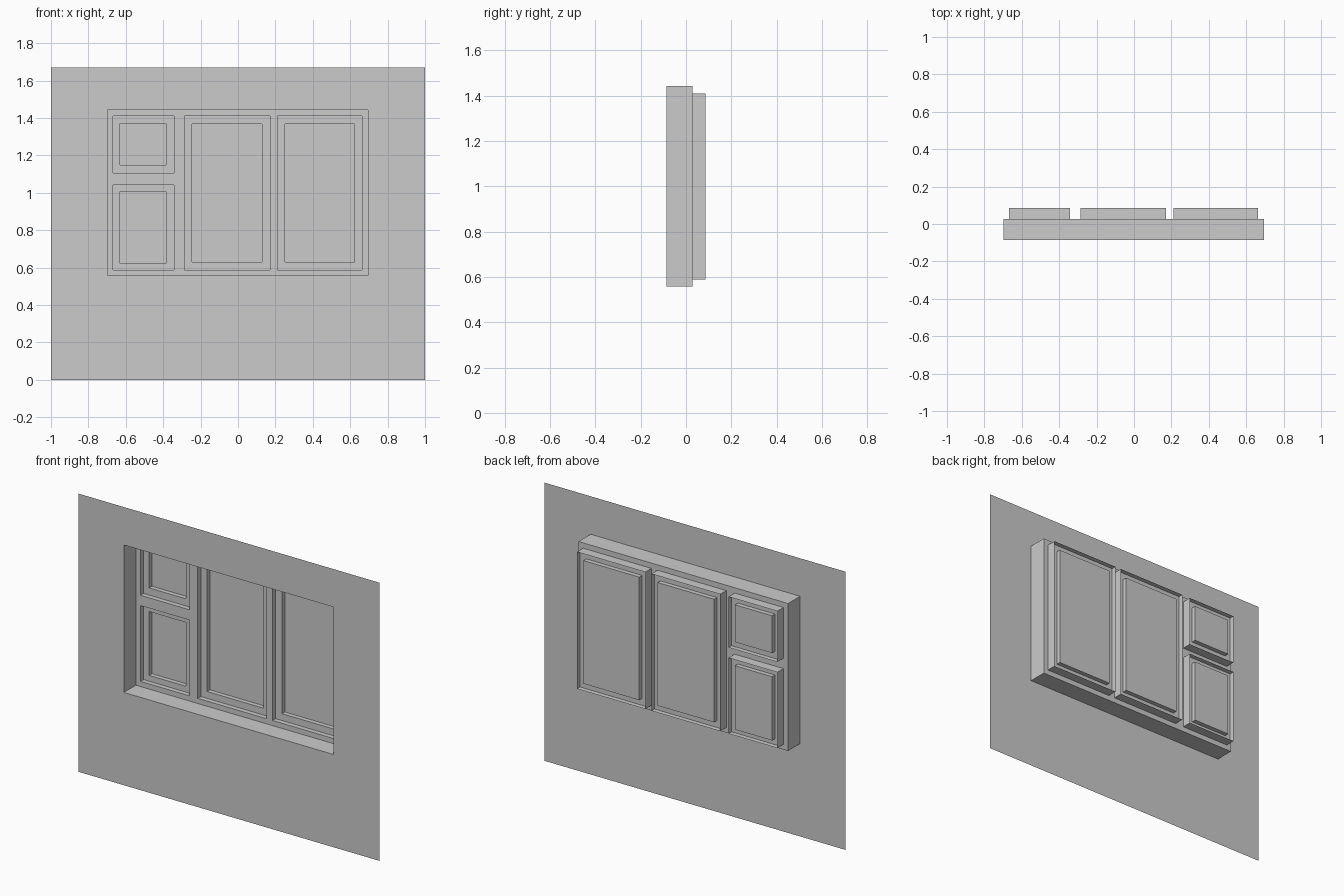
import bpy, bmesh

if "Cube" in bpy.data.objects:
    bpy.data.objects.remove(bpy.data.objects["Cube"])

# depths: wall sheet, window frame face, sash face, pane
Y_WALL, Y_FRAME, Y_SASH, Y_PANE, Y_BACK = -0.086, 0.028, 0.057, 0.084, 0.086

# rectangles are (x0, x1, z0, z1)
WALL = (-1.0, 1.0, 0.0, 1.67)
OPENING = (-0.698, 0.694, 0.557, 1.442)
WINDOWS = {  # name: (sash outline, pane outline)
    "upper_small": ((-0.667, -0.343, 1.105, 1.41), (-0.63, -0.384, 1.148, 1.372)),
    "lower_small": ((-0.667, -0.343, 0.588, 1.043), (-0.63, -0.384, 0.623, 1.006)),
    "middle": ((-0.287, 0.17, 0.588, 1.41), (-0.245, 0.129, 0.629, 1.368)),
    "right": ((0.21, 0.664, 0.588, 1.41), (0.252, 0.622, 0.629, 1.368)),
}


def corners(bm, r, y):
    x0, x1, z0, z1 = r
    return [bm.verts.new((x, y, z)) for x, z in ((x0, z0), (x1, z0), (x1, z1), (x0, z1))]


def sheet(bm, outer, y, holes=()):
    """Flat front-facing sheet with rectangular holes."""
    rects = [outer, *holes]
    xs = sorted({v for r in rects for v in r[:2]})
    zs = sorted({v for r in rects for v in r[2:]})
    for x0, x1 in zip(xs, xs[1:]):
        for z0, z1 in zip(zs, zs[1:]):
            cx, cz = (x0 + x1) / 2, (z0 + z1) / 2
            if not any(h[0] < cx < h[1] and h[2] < cz < h[3] for h in holes):
                bm.faces.new(corners(bm, (x0, x1, z0, z1), y))


def sleeve(bm, r, y0, y1):
    """Four walls of an opening, facing inwards."""
    front, back = corners(bm, r, y0), corners(bm, r, y1)
    for i in range(4):
        j = (i + 1) % 4
        bm.faces.new((front[i], front[j], back[j], back[i]))


def finish(bm, name):
    bmesh.ops.remove_doubles(bm, verts=bm.verts, dist=1e-5)
    mesh = bpy.data.meshes.new(name)
    bm.to_mesh(mesh)
    bm.free()
    bpy.context.collection.objects.link(bpy.data.objects.new(name, mesh))


# wall sheet with its opening
bm = bmesh.new()
sheet(bm, WALL, Y_WALL, [OPENING])
finish(bm, "wall")

# deep reveal and the frame face holding the four windows
bm = bmesh.new()
sleeve(bm, OPENING, Y_WALL, Y_FRAME)
sheet(bm, OPENING, Y_FRAME, [sash for sash, _ in WINDOWS.values()])
finish(bm, "window_frame")

# sashes, with surrounding walls running past the sash face, and panes
for name, (sash, pane) in WINDOWS.items():
    bm = bmesh.new()
    sleeve(bm, sash, Y_FRAME, Y_SASH)
    sleeve(bm, sash, Y_SASH, Y_BACK)
    sheet(bm, sash, Y_SASH, [pane])
    sleeve(bm, pane, Y_SASH, Y_PANE)
    finish(bm, name + "_sash")

    bm = bmesh.new()
    sheet(bm, pane, Y_PANE)
    finish(bm, name + "_pane")
